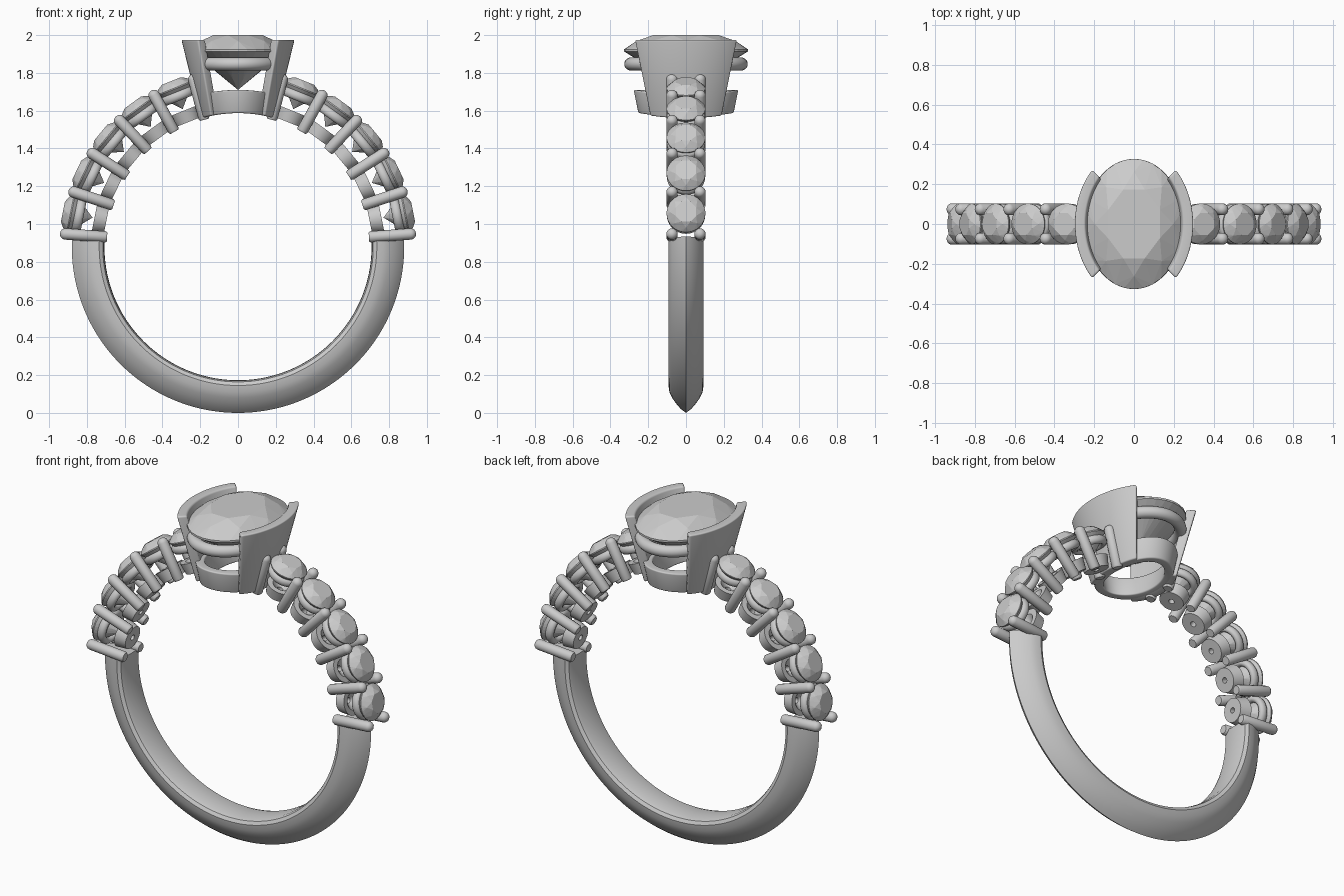
import bpy, bmesh
from math import sin, cos, pi, radians, sqrt
from mathutils import Matrix, Vector

if "Cube" in bpy.data.objects:
    bpy.data.objects.remove(bpy.data.objects["Cube"])

CZ = 0.88          # height of the finger-hole centre
R_IN = 0.707       # finger-hole radius
STEP = 14.2        # angle between neighbouring side stones


def finish(name, bm, mat=None, sharp=40, flat=False, bevel=0):
    bmesh.ops.recalc_face_normals(bm, faces=bm.faces[:])
    me = bpy.data.meshes.new(name)
    bm.to_mesh(me)
    bm.free()
    if mat:
        me.transform(mat)
    if not flat:
        me.shade_smooth()
        if not bevel:
            me.set_sharp_from_angle(angle=radians(sharp))
    ob = bpy.data.objects.new(name, me)
    bpy.context.collection.objects.link(ob)
    if bevel:
        m = ob.modifiers.new("round_edges", 'BEVEL')
        m.width, m.segments, m.limit_method = bevel, 4, 'ANGLE'
        m.angle_limit = radians(40)
    return ob


def skin(name, loops, closed, **kw):
    """Join closed point loops into a surface; cap the ends when not closed."""
    bm = bmesh.new()
    rows = [[bm.verts.new(p) for p in loop] for loop in loops]
    n = len(rows[0])
    for i in range(len(rows) if closed else len(rows) - 1):
        a, b = rows[i], rows[(i + 1) % len(rows)]
        for j in range(n):
            k = (j + 1) % n
            bm.faces.new((a[j], a[k], b[k], b[j]))
    if not closed:
        bm.faces.new(rows[0])
        bm.faces.new(rows[-1])
    return finish(name, bm, **kw)


def ring(name, section, segs=32, mat=None):
    """Revolve a closed (radius, z) section around z."""
    loops = [[(r * cos(t), r * sin(t), z) for r, z in section]
             for t in (2 * pi * i / segs for i in range(segs))]
    return skin(name, loops, True, mat=mat)


def brilliant(name, rx, ry, girdle, table, culet, mat=None):
    """Faceted round or oval gem as a convex hull of facet corners."""
    bm = bmesh.new()
    crown = table - girdle

    def circle(n, f, z, off=0.0):
        for i in range(n):
            t = 2 * pi * (i + off) / n
            bm.verts.new((rx * f * cos(t), ry * f * sin(t), z))
    circle(8, 0.57, table, 0.5)
    circle(8, 0.80, girdle + crown * 0.58)
    circle(32, 1.0, girdle)
    circle(32, 1.0, girdle - crown * 0.15)
    circle(8, 0.30, culet + (girdle - culet) * 0.27, 0.5)
    bm.verts.new((0, 0, culet))
    bmesh.ops.convex_hull(bm, input=bm.verts[:])
    bmesh.ops.dissolve_limit(bm, angle_limit=radians(1), verts=bm.verts[:], edges=bm.edges[:])
    return finish(name, bm, mat=mat, flat=True)


def radial(angle, side):
    """Local z points outward from the finger hole at this angle."""
    return Matrix.Translation((0, 0, CZ)) @ Matrix.Rotation(side * radians(90 - angle), 4, 'Y')


# Plain lower shank with a pointed-arch section
half = [(R_IN, 0.0), (R_IN + .002, .06), (.716, .082), (.735, .093), (.77, .088),
        (.80, .074), (.83, .053), (.86, .027), (.88, 0.0)]
section = half + [(r, -y) for r, y in half[-2:0:-1]]
N = 96
shank = [[(r * cos(t), y, CZ + r * sin(t)) for r, y in section]
         for t in (radians(-183.5 + 187 * i / N) for i in range(N + 1))]
skin("shank", shank, False, sharp=30)

# Side stones with cups, bases and paired prongs
for side, tag in ((-1, "left"), (1, "right")):
    for i in range(6):
        a = 4.2 + STEP * i
        for y in (-.074, .074):
            r = .03
            prof = [(r * .8, .695), (r, .705)] + \
                   [(r * cos(k), .918 + r * .9 * sin(k)) for k in (0, .4, .8, 1.15, 1.4)]
            loops = [[(q * cos(t), y + q * sin(t), z) for t in (pi * j / 8 for j in range(16))]
                     for q, z in prof]
            skin(f"{tag}_prong", loops, False, mat=radial(a, side))
        if i == 5:
            continue
        m = radial(a + STEP / 2, side)
        brilliant(f"{tag}_side_stone", .103, .103, .905, .945, .785, m)
        cup = [(.082 + .02 * cos(k), .858 + .025 * sin(k)) for k in (pi * j / 6 for j in range(12))]
        ring(f"{tag}_stone_cup", cup, mat=m)
        ring(f"{tag}_stone_base", [(.016, .71), (.068, .71), (.082, .775), (.05, .775), (.016, .745)], mat=m)

# Oval centre stone
brilliant("centre_stone", .247, .328, 1.925, 2.0, 1.71)

# Oval support rail under the centre stone
rail = []
for i in range(72):
    t = 2 * pi * i / 72
    n = Vector((cos(t) / .215, sin(t) / .293, 0)).normalized()
    c = Vector((.215 * cos(t), .293 * sin(t), 1.847))
    rail.append([c + n * .034 * cos(k) + Vector((0, 0, .034 * sin(k)))
                 for k in (2 * pi * j / 14 for j in range(14))])
skin("stone_rail", rail, True)


def arc_z(x, r):
    return CZ + sqrt(r * r - x * x)


# Oval gallery ring at the base of the head, bent to the finger hole
gallery = []
for i in range(72):
    t = 2 * pi * i / 72
    loop = []
    for a, b, r in ((.180, .252, R_IN), (.205, .277, .83), (.155, .227, .83), (.130, .202, R_IN)):
        x = a * cos(t)
        loop.append((x, b * sin(t), arc_z(x, r)))
    gallery.append(loop)
skin("gallery_ring", gallery, True, bevel=.008)

# Two flared half bezels gripping the sides of the centre stone
TOP, WALL = 1.975, .055
for side, tag in ((-1, "left"), (1, "right")):
    loops = []
    for i in range(33):
        t = radians(-45 + 90 * i / 32)
        loop = []
        for z, w in ((0, 0), (TOP, 0), (TOP, WALL), (0, WALL)):
            z = z or arc_z((.2 - w) * cos(t), R_IN)
            a, b = .2 + (z - 1.57) * .245 - w, .27 + (z - 1.57) * .2875 - w
            loop.append((side * a * cos(t), b * sin(t), z))
        loops.append(loop)
    skin(f"{tag}_half_bezel", loops, False, bevel=.018)
